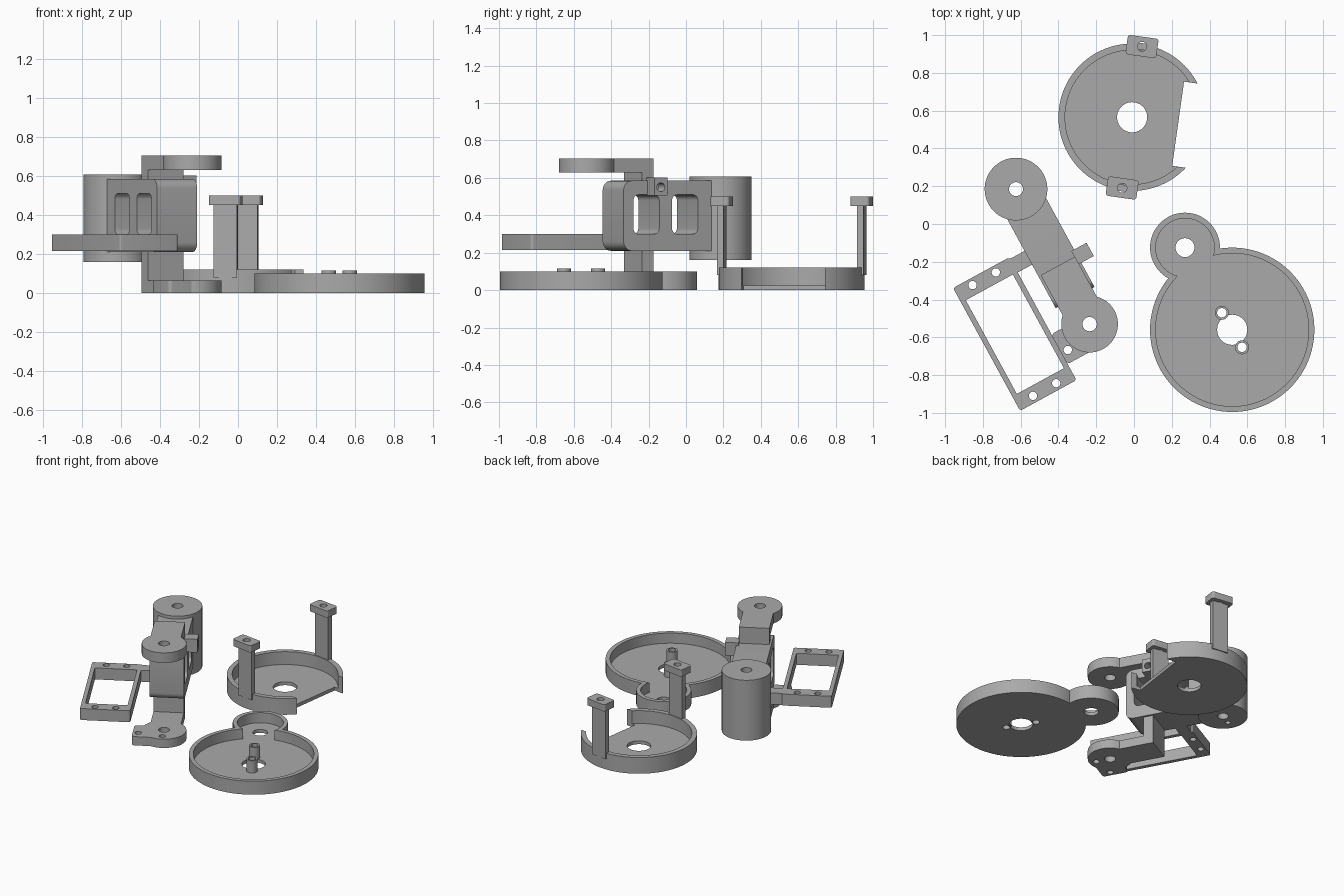
import bpy, bmesh, math
from mathutils import Matrix, Vector

cube = bpy.data.objects.get("Cube")
if cube:
    bpy.data.objects.remove(cube)

grey = bpy.data.materials.new("plain grey")
grey.use_nodes = True
grey.diffuse_color = (0.4, 0.4, 0.4, 1)
grey.node_tree.nodes["Principled BSDF"].inputs["Base Color"].default_value = (0.4, 0.4, 0.4, 1)


def finish(name, bm):
    mesh = bpy.data.meshes.new(name)
    bm.to_mesh(mesh)
    bm.free()
    ob = bpy.data.objects.new(name, mesh)
    bpy.context.collection.objects.link(ob)
    mesh.materials.append(grey)
    return ob


def disc(name, x, y, r, z0, z1, sides=64):
    bm = bmesh.new()
    bmesh.ops.create_cone(bm, cap_ends=True, segments=sides, radius1=r, radius2=r, depth=z1 - z0,
                          matrix=Matrix.Translation((x, y, (z0 + z1) / 2)))
    return finish(name, bm)


def box(name, x0, x1, y0, y1, z0, z1, round_axis=None, r=0.0, pick=lambda c: True):
    """Box whose edges along round_axis may be rounded."""
    bm = bmesh.new()
    bmesh.ops.create_cube(bm, size=1)
    for v in bm.verts:
        v.co = Vector(((x0 + x1) / 2 + v.co.x * (x1 - x0), (y0 + y1) / 2 + v.co.y * (y1 - y0),
                       (z0 + z1) / 2 + v.co.z * (z1 - z0)))
    if round_axis is not None:
        edges = [e for e in bm.edges
                 if abs((e.verts[0].co - e.verts[1].co).normalized()[round_axis]) > 0.9
                 and pick((e.verts[0].co + e.verts[1].co) / 2)]
        bmesh.ops.bevel(bm, geom=edges, offset=r, segments=6, profile=0.5, affect='EDGES')
    return finish(name, bm)


def combine(ob, others, op='DIFFERENCE'):
    """Apply a boolean with each helper solid, then drop the helper."""
    bpy.context.view_layer.objects.active = ob
    for other in others:
        mod = ob.modifiers.new("cut", 'BOOLEAN')
        mod.operation, mod.object, mod.solver = op, other, 'EXACT'
        bpy.ops.object.modifier_apply(modifier=mod.name)
        bpy.data.objects.remove(other)
    return ob


def drill(ob, holes, z0=-0.1, z1=0.9):
    return combine(ob, [disc("hole", x, y, r, z0, z1, 32) for x, y, r in holes])


def place(obs, x, y, degrees):
    move = Matrix.Translation((x, y, 0)) @ Matrix.Rotation(math.radians(degrees), 4, 'Z')
    for ob in obs:
        ob.data.transform(move)


# Double pan: large round tray joined to a small round tray
BIG, SMALL = (0.52, -0.56), (0.27, -0.125)
pan = disc("double_pan", *BIG, 0.435, 0, 0.1, 96)
combine(pan, [disc("lobe", *SMALL, 0.185, 0, 0.1)], 'UNION')
combine(pan, [disc("hollow", *BIG, 0.405, 0.025, 0.3, 96), disc("hollow", *SMALL, 0.155, 0.025, 0.3)])
drill(pan, [(*BIG, 0.08), (*SMALL, 0.05)])
for i, (x, y) in enumerate([(0.465, -0.47), (0.572, -0.653)]):
    combine(pan, [disc("sleeve", x, y, 0.037, 0.01, 0.115, 32)], 'UNION')
    drill(pan, [(x, y, 0.025)])

# Cover pan with a straight cut-out on one side and two posts
cover = disc("cover_pan", 0, 0, 0.39, 0, 0.12, 96)
combine(cover, [disc("hollow", 0, 0, 0.355, 0.025, 0.3, 96),
                box("cut", 0.246, 0.6, -0.225, 0.225, -0.1, 0.3)])
drill(cover, [(0, 0, 0.08)])
cover_parts = [cover]
for side, label in ((1, "back"), (-1, "front")):
    c = side * 0.378
    cover_parts.append(box(label + "_post", -0.06, 0.06, c - 0.018, c + 0.018, 0.08, 0.46))
    tab = box(label + "_post_tab", -0.082, 0.082, c - 0.052, c + 0.052, 0.45, 0.5, 2, 0.015)
    cover_parts.append(drill(tab, [(0, c, 0.025)]))
place(cover_parts, -0.01, 0.565, -8)

# Arm bracket, laid out along y from the axis of its end discs
arm = []
strip = box("bracket_spine", -0.103, 0.103, 0.281, 0.351, 0, 0.705)
body = box("bracket_body", -0.117, 0.117, 0.16, 0.7, 0.21, 0.585, 0, 0.05, lambda c: c.y < 0.3)
for ob in (strip, body):
    slots = [box("slot", -0.3, 0.3, y0, y0 + 0.157, 0.3, 0.51, 0, 0.03) for y0 in (0.22, 0.455)]
    combine(ob, slots)
    arm.append(ob)

for label, z0, z1 in (("upper", 0.63, 0.705), ("lower", 0, 0.065)):
    plate = box(label + "_arm", -0.103, 0.103, 0, 0.351, z0, z1)
    extras = [disc("end", 0, 0, 0.15, z0, z1)]
    holes = [(0, 0, 0.038)]
    if label == "lower":
        extras.append(box("ear", -0.205, 0, -0.13, 0.05, z0, z1, 2, 0.02))
        holes += [(-0.167, -0.065, 0.022), (0, -0.1, 0.022)]
    combine(plate, extras, 'UNION')
    arm.append(drill(plate, holes))

# Pivot barrel at the far end of the bracket
barrel = disc("pivot_barrel", 0, 0.814, 0.166, 0.16, 0.607)
drill(barrel, [(0, 0.814, 0.037)])
drill(barrel, [(s * 0.09, 0.814, 0.018) for s in (-1, 1)], 0.1, 0.22)
arm.append(barrel)

# Side lug with a cross hole
lug = box("side_lug", 0.1, 0.192, 0.306, 0.386, 0.505, 0.603)
pin = disc("hole", 0, 0, 0.024, 0.09, 0.3, 24)
pin.data.transform(Matrix.Translation((0.03, 0.346, 0.55)) @ Matrix.Rotation(math.pi / 2, 4, 'Y'))
arm.append(combine(lug, [pin]))

# Rectangular mounting frame with screw holes
frame = box("mounting_frame", -0.543, -0.203, -0.227, 0.514, 0.215, 0.3, 2, 0.015)
combine(frame, [box("window", -0.515, -0.231, -0.14, 0.425, 0.1, 0.4)])
combine(frame, [box("link", -0.23, -0.1, 0.422, 0.505, 0.215, 0.3)], 'UNION')
drill(frame, [(x, y, 0.022) for x in (-0.445, -0.305) for y in (-0.19, 0.478)])
arm.append(frame)
place(arm, -0.235, -0.53, 28.6)

# Smooth round walls, keep corners sharp
bpy.ops.object.select_all(action='DESELECT')
for ob in bpy.context.scene.objects:
    if ob.type == 'MESH':
        ob.select_set(True)
        bpy.context.view_layer.objects.active = ob
bpy.ops.object.shade_smooth_by_angle(angle=math.radians(30))
